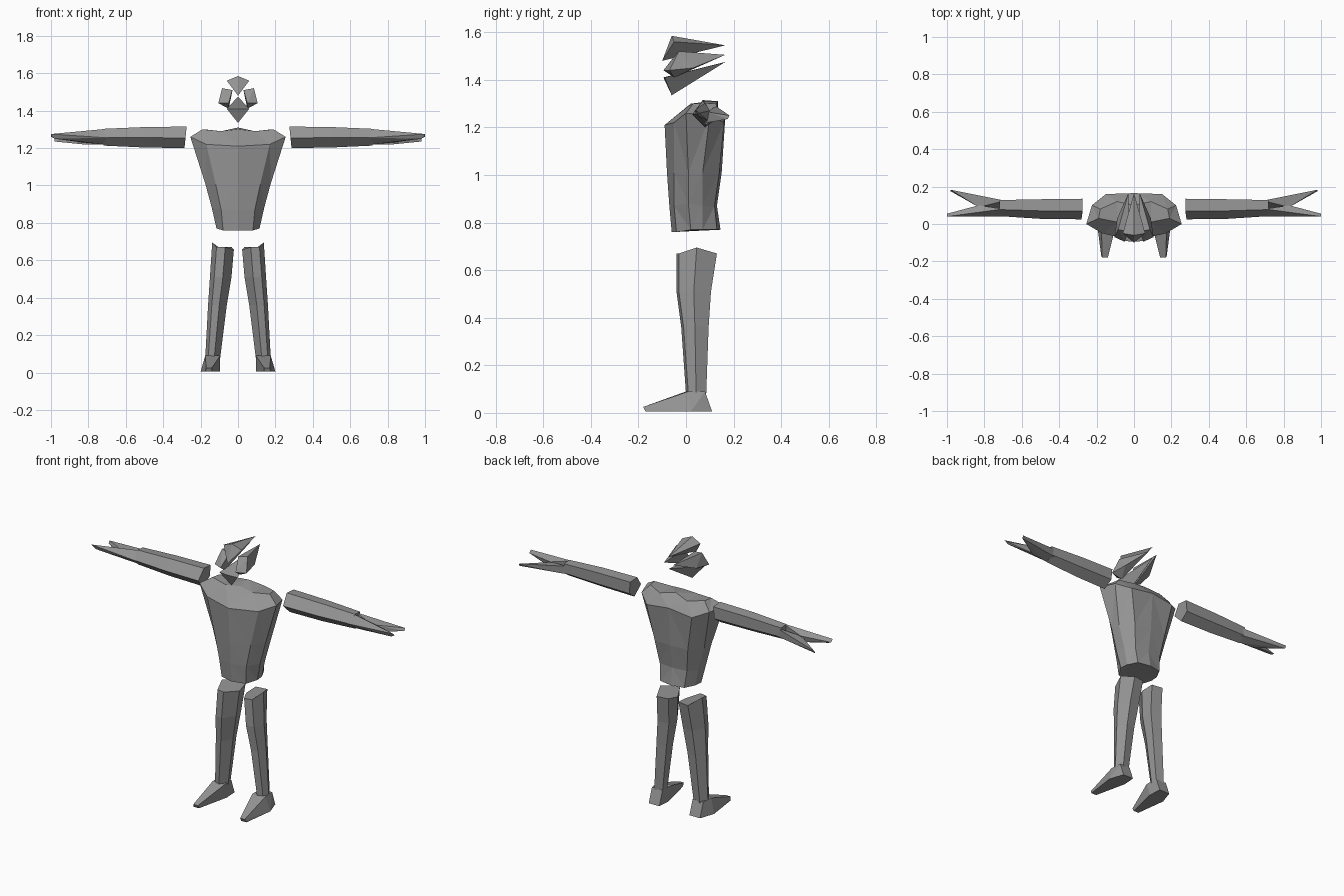
import bpy
import bmesh
from mathutils import Vector

default_cube = bpy.data.objects.get("Cube")
if default_cube:
    bpy.data.objects.remove(default_cube, do_unlink=True)

UNIT = 0.01  # coordinates below are written in hundredths

grey = bpy.data.materials.new("plain_grey")
grey.use_nodes = True
grey_value = (0.3, 0.3, 0.3, 1)
grey.diffuse_color = grey_value
grey.node_tree.nodes["Principled BSDF"].inputs["Base Color"].default_value = grey_value


def finish(bm, name):
    """Turn a bmesh into a flat shaded grey object."""
    bmesh.ops.recalc_face_normals(bm, faces=bm.faces[:])
    mesh = bpy.data.meshes.new(name)
    bm.to_mesh(mesh)
    bm.free()
    mesh.materials.append(grey)
    part = bpy.data.objects.new(name, mesh)
    bpy.context.collection.objects.link(part)
    return part


def mirrored(points):
    """Add the opposite side of each point that is off the centre line."""
    return points + [(-x, y, z) for x, y, z in points if x]


def flip(points, side):
    return [(x * side, y, z) for x, y, z in points]


def add_hull(bm, points):
    """Add a faceted solid wrapped around the points."""
    verts = [bm.verts.new(Vector(p) * UNIT) for p in points]
    result = bmesh.ops.convex_hull(bm, input=verts)
    loose = [v for v in result["geom_interior"] + result["geom_unused"]
             if isinstance(v, bmesh.types.BMVert)]
    bmesh.ops.delete(bm, geom=list(set(loose)), context="VERTS")


def add_loft(bm, rings, triangulate=False):
    """Bridge a series of closed rings and cap both ends."""
    loops = [[bm.verts.new(Vector(p) * UNIT) for p in ring] for ring in rings]
    count = len(loops[0])
    for low, high in zip(loops, loops[1:]):
        for i in range(count):
            j = (i + 1) % count
            bm.faces.new((low[i], low[j], high[j], high[i]))
    bm.faces.new(loops[0])
    bm.faces.new(loops[-1])
    if triangulate:
        bmesh.ops.triangulate(bm, faces=bm.faces[:])


def shard(name, points):
    bm = bmesh.new()
    add_hull(bm, points)
    return finish(bm, name)


# Torso: each half ring runs from front centre round to back centre
waist = [(0, -6, 76), (8, -4, 76), (11.5, 2, 77), (11, 7, 77), (8, 13, 77), (0, 14.5, 77)]
belly = [(0, -7, 87), (9, -5, 87), (14, 1, 88), (13, 7, 87), (9, 12, 87), (0, 13, 87)]
ribs = [(0, -8, 101), (12, -5, 101), (17.5, 1, 101), (17, 7, 101), (11, 14, 101), (0, 15, 101)]
collar = [(0, -9, 121), (17, -5, 122), (25.5, 0, 126), (22.5, 10, 125), (15, 16, 122), (0, 16.5, 124)]
crest = [(0, 2, 130), (9, 1, 129), (19, 3, 130), (18, 8, 130), (9, 12, 129), (0, 10, 131)]
bm = bmesh.new()
rings = []
for half in (waist, belly, ribs, collar, crest):
    rings.append(half + flip(half[-2:0:-1], -1))
add_loft(bm, rings, triangulate=True)
finish(bm, "torso")

# Head: floating shards that taper towards the back
shard("crown_shard", mirrored([
    (0, -6, 158.5), (0, -10, 148), (0, -5, 151), (6, -5, 156), (0, 16.5, 154.5)]))
shard("jaw_shard", mirrored([
    (0, -9.5, 141), (0, -6, 133.5), (6, -9, 141), (0, 16.5, 147.5)]))

# Arm cross-section, as (y, z) offsets from the arm's axis
arm_section = [(-5.5, -0.5), (-1, 5.5), (5.5, 5), (5.5, -2), (0, -6)]
arm_stations = [(28, 8, 126, 1), (50, 8, 126, 0.95), (72, 8.5, 126, 0.78)]
front_finger = [(70, 4, 125.5), (70, 8, 130.3), (72, 8, 122), (83, 10, 127),
                (83, 9, 123), (100, 4, 127.5), (100, 5.5, 126), (98, 5, 125)]
back_finger = [(69, 12.5, 129), (70, 12.5, 124), (72, 8, 122), (83, 9, 126.5),
               (83, 9, 122), (80, 14, 126), (98, 18.3, 125), (98, 17.5, 123.5)]

# Leg stations: inner x, outer x, front y, back y, height
leg_stations = [(9.5, 17.5, 0, 8.5, 8), (6, 16, -2, 9.5, 36),
                (3.5, 15, -4, 10.5, 51), (2.2, 13.8, -4, 13, 67)]
foot_points = [(9.5, 0, 9), (17.5, 1, 9), (10, 8, 9), (17, 8, 9),
               (9.5, 3, 0.5), (20, 2, 0.5), (10, 11, 0.5), (17, 11, 0.5),
               (14, -18, 2.5), (17, -18, 2.5), (14, -17, 0.5), (17.5, -17, 0.5)]


def leg_ring(inner, outer, front, back, height):
    """Six-sided section, with the top end sloping up to the outside."""
    mid_x = (inner + outer) / 2
    width = outer - inner
    middle = (front + back) / 2
    tilt = 2.5 if height > 60 else 0
    return [(mid_x - width * 0.1, front, height),
            (outer - width * 0.2, front + 1, height),
            (outer, middle, height + tilt),
            (mid_x + width * 0.2, back, height),
            (inner + width * 0.1, back - 1, height),
            (inner, middle, height - tilt / 2)]


for side, label in ((1, "left"), (-1, "right")):
    # Cheek shard
    shard(label + "_cheek_shard", flip([
        (8.5, -3, 152), (3, -4, 151), (5, -9.5, 144), (10.5, -7, 144),
        (5, -5, 141), (9, 3, 145), (3, 16.5, 150.5)], side))

    # Arm, slanted at the shoulder end
    bm = bmesh.new()
    arm_rings = []
    for x, y, z, scale in arm_stations:
        slant = 0.1 if x < 30 else 0
        arm_rings.append(flip([(x - dz * slant, y + dy * scale, z + dz * scale)
                               for dy, dz in arm_section], side))
    add_loft(bm, arm_rings)
    finish(bm, label + "_arm")

    # Forked hand
    bm = bmesh.new()
    add_hull(bm, flip(front_finger, side))
    add_hull(bm, flip(back_finger, side))
    finish(bm, label + "_hand")

    # Leg
    bm = bmesh.new()
    add_loft(bm, [flip(leg_ring(*station), side) for station in leg_stations])
    finish(bm, label + "_leg")

    # Foot
    shard(label + "_foot", flip(foot_points, side))
